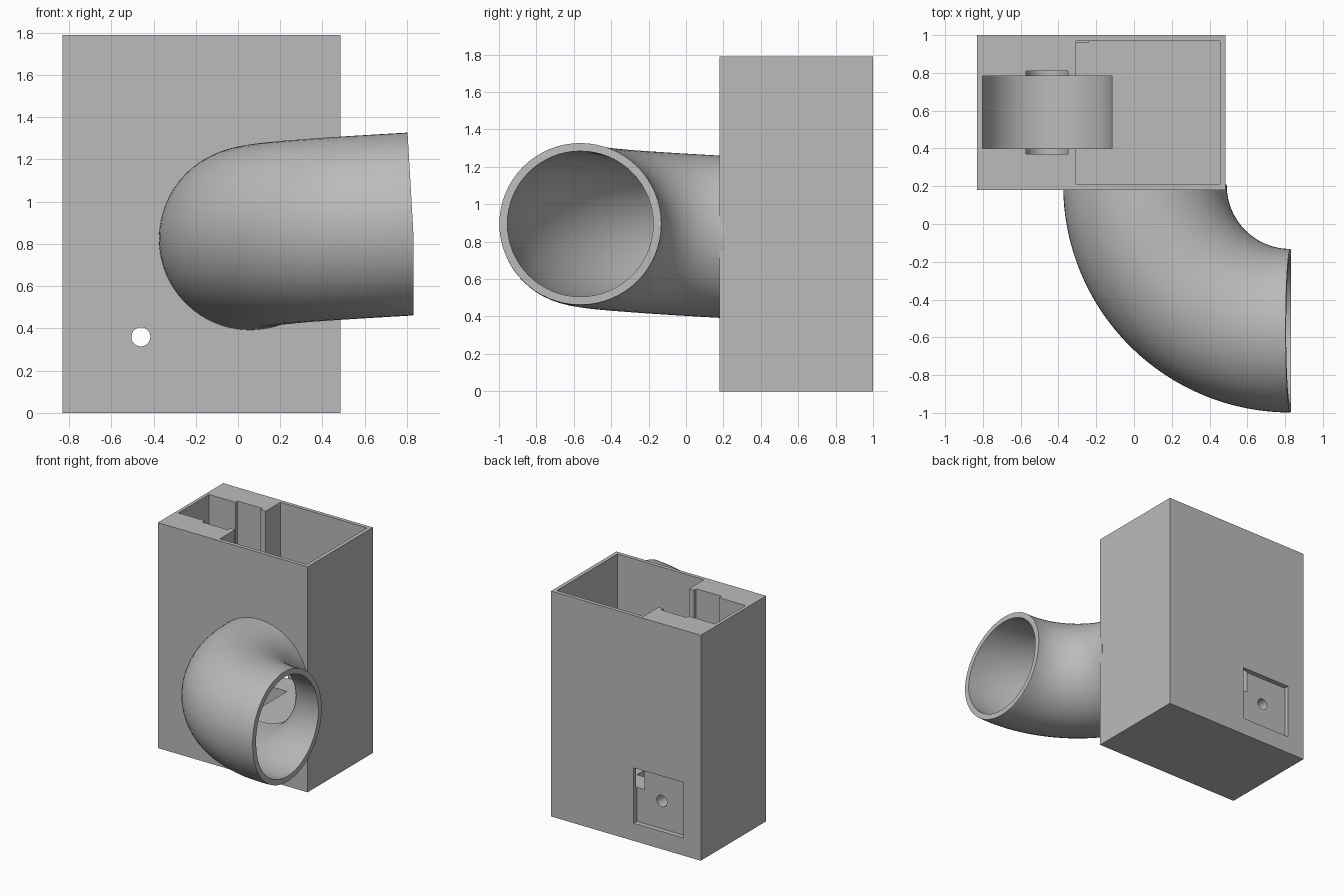
import bpy, bmesh, math
from mathutils import Vector, Matrix

if "Cube" in bpy.data.objects:
    bpy.data.objects.remove(bpy.data.objects["Cube"], do_unlink=True)

grey = bpy.data.materials.new("plain grey")
grey.use_nodes = True
colour = (0.5, 0.5, 0.5, 1)
grey.diffuse_color = colour
grey.node_tree.nodes["Principled BSDF"].inputs["Base Color"].default_value = colour


def make_object(name, bm):
    bmesh.ops.recalc_face_normals(bm, faces=bm.faces[:])
    mesh = bpy.data.meshes.new(name)
    bm.to_mesh(mesh)
    bm.free()
    mesh.materials.append(grey)
    obj = bpy.data.objects.new(name, mesh)
    bpy.context.collection.objects.link(obj)
    return obj


def box(name, x, y, z):
    bm = bmesh.new()
    bmesh.ops.create_cube(bm, size=1)
    for v in bm.verts:
        v.co = [a + (b - a) * (c + 0.5) for (a, b), c in zip((x, y, z), v.co)]
    return make_object(name, bm)


def extrude_y(name, points, y0, y1):
    """Solid from an x-z outline, running along y."""
    bm = bmesh.new()
    face = bm.faces.new([bm.verts.new((px, y0, pz)) for px, pz in points])
    ext = bmesh.ops.extrude_face_region(bm, geom=[face])
    moved = [g for g in ext["geom"] if isinstance(g, bmesh.types.BMVert)]
    bmesh.ops.translate(bm, verts=moved, vec=(0, y1 - y0, 0))
    return make_object(name, bm)


def arc(cx, cz, r, start, end, n):
    return [(cx + r * math.cos(start + (end - start) * i / n),
             cz + r * math.sin(start + (end - start) * i / n)) for i in range(n + 1)]


def circle(cx, cz, r, n):
    return arc(cx, cz, r, 0, math.tau, n)[:-1]


def u_slot(name, r, y0, y1):
    """Round-bottomed slot, open at the top."""
    pts = arc(AXLE_X, AXLE_Z, r, math.pi, math.tau, 40)
    return extrude_y(name, pts + [(AXLE_X + r, 2), (AXLE_X - r, 2)], y0, y1)


def cut(target, cutter):
    cutter.hide_render = True
    mod = target.modifiers.new("cut", "BOOLEAN")
    mod.operation, mod.solver, mod.object = "DIFFERENCE", "EXACT", cutter
    bpy.context.view_layer.objects.active = target
    bpy.ops.object.modifier_apply(modifier=mod.name)
    bpy.data.objects.remove(cutter, do_unlink=True)


def smooth(obj):
    bpy.ops.object.select_all(action="DESELECT")
    obj.select_set(True)
    bpy.context.view_layer.objects.active = obj
    bpy.ops.object.shade_smooth_by_angle(angle=math.radians(30))


AXLE_X, AXLE_Z = -0.46, 0.36
START_Z, END_Z = 0.825, 0.895
BEND = Vector((0.828, 0.205, 0))
BEND_R, OUTER, INNER = 0.77, 0.433, 0.39
PIPE_X = BEND.x - BEND_R

# Housing with its open bay, wheel slot, hub slot, axle hole and rear recess
housing = box("housing", (-0.83, 0.485), (0.18, 1), (0, 1.79))
cut(housing, box("bay_cutter", (-0.306, 0.455), (0.21, 0.97), (0.41, 2)))
cut(housing, u_slot("wheel_cutter", 0.343, 0.4, 0.783))
cut(housing, u_slot("hub_cutter", 0.111, 0.37, 0.81))
cut(housing, extrude_y("axle_cutter", circle(AXLE_X, AXLE_Z, 0.045, 32), 0, 1.2))
cut(housing, box("recess_cutter", (AXLE_X - 0.22, AXLE_X + 0.22), (0.96, 1.1),
                 (AXLE_Z - 0.22, AXLE_Z + 0.22)))
cut(housing, extrude_y("bore_cutter", circle(PIPE_X, START_Z, INNER, 64), 0.1, 0.3))
smooth(housing)

# Gently rising elbow pipe, with outer and inner walls joined at both rims
STEPS, SIDES = 32, 64
slope = math.atan2(END_Z - START_Z, BEND_R * math.pi / 2)
bm = bmesh.new()
walls = []
for radius in (OUTER, INNER):
    rings = []
    for i in range(-1, STEPS + 1):
        t = max(i, 0) / STEPS
        a = t * math.pi / 2
        out = Vector((-math.cos(a), -math.sin(a), 0))
        ahead = Vector((math.sin(a), -math.cos(a), 0))
        up = Vector((0, 0, math.cos(slope))) - ahead * math.sin(slope)
        centre = BEND + out * BEND_R
        centre.z = START_Z + (END_Z - START_Z) * t
        if i < 0:
            centre.y += 0.05
        ring = []
        for k in range(SIDES):
            b = math.tau * k / SIDES
            p = centre + radius * (out * math.cos(b) + up * math.sin(b))
            # Trim flush with the inside of the housing and the open end
            p.x, p.y = min(p.x, 0.83), min(p.y, 0.21)
            ring.append(bm.verts.new(p))
        rings.append(ring)
    walls.append(rings)


def bridge(r0, r1):
    for k in range(SIDES):
        n = (k + 1) % SIDES
        bm.faces.new((r0[k], r0[n], r1[n], r1[k]))


for rings in walls:
    for r0, r1 in zip(rings, rings[1:]):
        bridge(r0, r1)
for end in (0, -1):
    bridge(walls[0][end], walls[1][end])
pipe = make_object("elbow_pipe", bm)
smooth(pipe)
